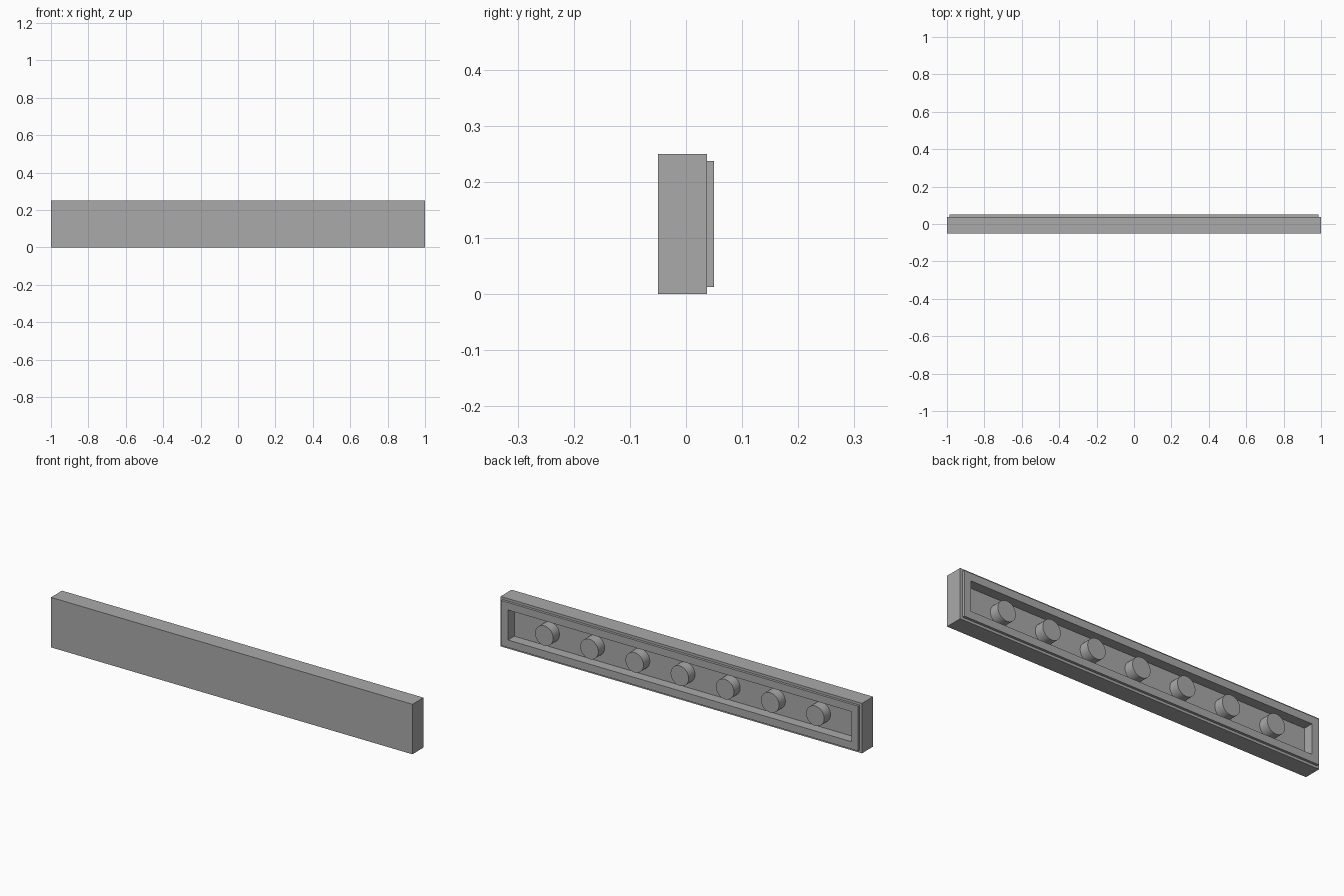
import bpy
import bmesh
from math import pi
from mathutils import Matrix, Vector

cube = bpy.data.objects.get("Cube")
if cube:
    bpy.data.objects.remove(cube, do_unlink=True)

U = 0.0125            # base module
HALF_X, HALF_Z = 1.0, 0.125
FRONT, FLOOR, STEP, BACK = -4 * U, 0.0, 3 * U, 4 * U

grey = bpy.data.materials.new("plain grey")
colour = (0.4, 0.4, 0.4, 1)
grey.use_nodes = True
grey.diffuse_color = colour
grey.node_tree.nodes["Principled BSDF"].inputs["Base Color"].default_value = colour


def finish(name, bm):
    bmesh.ops.recalc_face_normals(bm, faces=bm.faces)
    mesh = bpy.data.meshes.new(name)
    bm.to_mesh(mesh)
    bm.free()
    mesh.materials.append(grey)
    obj = bpy.data.objects.new(name, mesh)
    bpy.context.collection.objects.link(obj)
    return obj


# Hollow tile: rectangular rings (inset, depth) joined from front to cavity floor
bm = bmesh.new()
rings = []
for inset, y in [(0, FRONT), (0, STEP), (U, STEP), (U, BACK), (4 * U, BACK), (4 * U, FLOOR)]:
    x, z = HALF_X - inset, HALF_Z - inset
    rings.append([bm.verts.new((sx * x, y, HALF_Z + sz * z))
                  for sx, sz in ((-1, -1), (1, -1), (1, 1), (-1, 1))])
for a, b in zip(rings, rings[1:]):
    for i in range(4):
        j = (i + 1) % 4
        bm.faces.new((a[i], a[j], b[j], b[i]))
bm.faces.new(rings[0])
bm.faces.new(rings[-1])
finish("tile_body", bm)

# Row of solid pegs standing on the cavity floor, flush with the rim
for n in range(7):
    bm = bmesh.new()
    bmesh.ops.create_cone(bm, cap_ends=True, segments=32, radius1=4 * U, radius2=4 * U,
                          depth=BACK - FLOOR, matrix=Matrix.Rotation(pi / 2, 4, "X"))
    peg = finish(f"peg_{n + 1}", bm)
    peg.location = Vector(((n - 3) * 0.25, (FLOOR + BACK) / 2, HALF_Z))
    bpy.ops.object.select_all(action="DESELECT")
    peg.select_set(True)
    bpy.context.view_layer.objects.active = peg
    bpy.ops.object.shade_smooth_by_angle()
